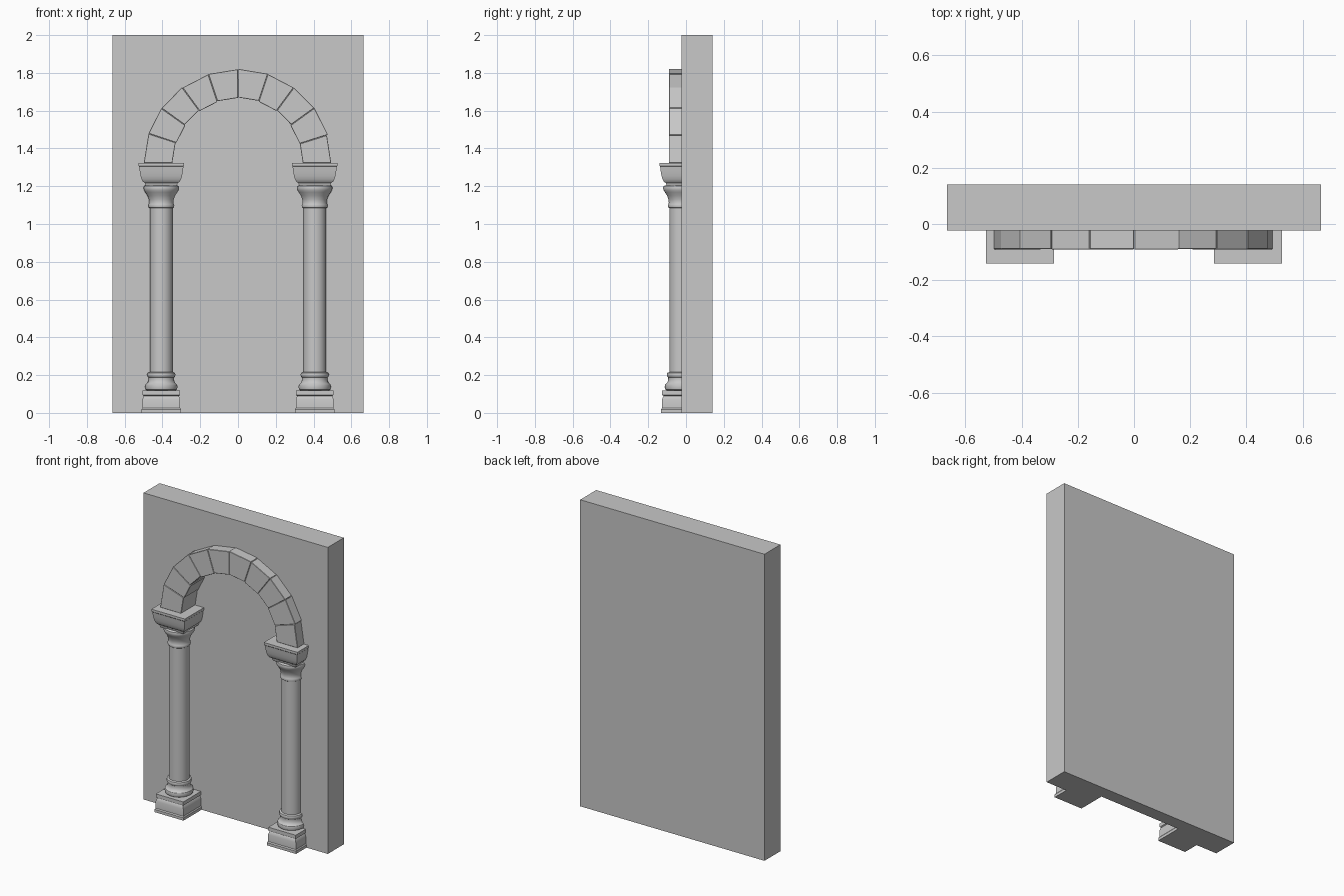
import bpy, bmesh, math, random

random.seed(4)
if "Cube" in bpy.data.objects:
    bpy.data.objects.remove(bpy.data.objects["Cube"], do_unlink=True)

GREY = (0.58, 0.58, 0.58, 1)
stone = bpy.data.materials.new("grey stone")
stone.use_nodes = True
stone.diffuse_color = GREY
stone.node_tree.nodes["Principled BSDF"].inputs["Base Color"].default_value = GREY

FRONT, RECESS, BACK = -0.024, 0.055, 0.141   # depths of the wall planes
SPRING = 1.322                               # height where the arch begins


def finish(bm, name, smooth=None):
    bmesh.ops.recalc_face_normals(bm, faces=bm.faces)
    mesh = bpy.data.meshes.new(name)
    bm.to_mesh(mesh)
    bm.free()
    mesh.materials.append(stone)
    obj = bpy.data.objects.new(name, mesh)
    bpy.context.collection.objects.link(obj)
    if smooth:
        bpy.ops.object.select_all(action='DESELECT')
        obj.select_set(True)
        bpy.context.view_layer.objects.active = obj
        bpy.ops.object.shade_smooth_by_angle(angle=math.radians(smooth))
    return obj


def turned(name, profile, sides, x, y, smooth=35):
    """Stack rings of (half width, height); four sides give a square section."""
    bm = bmesh.new()
    start = math.pi / 4 if sides == 4 else 0
    grow = math.sqrt(2) if sides == 4 else 1
    rings = []
    for r, z in profile:
        angles = [start + math.tau * i / sides for i in range(sides)]
        rings.append([bm.verts.new((x + r * grow * math.cos(a),
                                    y + r * grow * math.sin(a), z)) for a in angles])
    for low, high in zip(rings, rings[1:]):
        for i in range(sides):
            j = (i + 1) % sides
            bm.faces.new((low[i], low[j], high[j], high[i]))
    bm.faces.new(rings[0])
    bm.faces.new(rings[-1])
    return finish(bm, name, smooth)


# Wall slab with a shallow arched niche behind the columns
bm = bmesh.new()
NICHE, STEPS = 0.4, 20
outline = [(NICHE, 0)]
outline += [(NICHE * math.cos(math.pi * i / STEPS),
             SPRING + NICHE * math.sin(math.pi * i / STEPS)) for i in range(STEPS + 1)]
outline.append((-NICHE, 0))
rim = [bm.verts.new((x, FRONT, z)) for x, z in outline]
bed = [bm.verts.new((x, RECESS, z)) for x, z in outline]
corners = [(-0.665, 0), (-0.665, 2), (0.665, 2), (0.665, 0)]
fore = [bm.verts.new((x, FRONT, z)) for x, z in corners]
rear = [bm.verts.new((x, BACK, z)) for x, z in corners]
bm.faces.new(rim + fore)
bm.faces.new(bed)
bm.faces.new(rear)
for i in range(len(rim) - 1):
    bm.faces.new((rim[i], rim[i + 1], bed[i + 1], bed[i]))
for i in range(3):
    bm.faces.new((fore[i], fore[i + 1], rear[i + 1], rear[i]))
bm.faces.new((fore[3], rim[0], bed[0], bed[-1], rim[-1], fore[0], rear[0], rear[3]))
finish(bm, "wall")

# Profiles from bottom to top
plinth = [(0.105, 0), (0.105, 0.018), (0.1, 0.025), (0.1, 0.07), (0.096, 0.083),
          (0.092, 0.09), (0.099, 0.094), (0.099, 0.118)]
shaft = [(0.074, 0.118), (0.082, 0.123), (0.086, 0.137), (0.083, 0.15),
         (0.074, 0.158), (0.069, 0.168), (0.067, 0.18), (0.068, 0.188),
         (0.073, 0.193), (0.075, 0.203), (0.072, 0.212), (0.061, 0.216),
         (0.061, 1.084), (0.067, 1.088), (0.069, 1.096), (0.067, 1.104),
         (0.064, 1.112), (0.066, 1.13), (0.073, 1.15), (0.085, 1.168),
         (0.092, 1.18), (0.094, 1.19), (0.092, 1.2), (0.084, 1.205)]
capital = [(0.082, 1.2), (0.087, 1.217), (0.097, 1.224), (0.105, 1.238), (0.11, 1.256),
           (0.114, 1.28), (0.117, 1.304), (0.121, 1.308), (0.121, 1.323)]

for side, x in (("left", 0.406), ("right", -0.406)):
    turned(side + "_plinth", plinth, 4, x, -0.027)
    turned(side + "_column", shaft, 32, x, -0.027)
    turned(side + "_capital", capital, 4, x, -0.02)

# Arch of ten slightly uneven wedge stones, reaching back into the niche
COUNT = 10
joints = [math.pi * n / COUNT + random.uniform(-0.01, 0.01) for n in range(COUNT + 1)]
joints[0], joints[-1] = 0, math.pi
for n in range(COUNT):
    bm = bmesh.new()
    inner = 0.345 + random.uniform(-0.004, 0.004)
    outer = 0.496 + random.uniform(-0.004, 0.004)
    face = -0.09 + random.uniform(-0.001, 0.001)
    a, b = joints[n] + 0.001, joints[n + 1] - 0.001
    section = [(inner, a), (outer, a), (outer, b), (inner, b)]
    loops = [[bm.verts.new((r * math.cos(t), y, SPRING + r * math.sin(t)))
              for r, t in section] for y in (face, RECESS + 0.01)]
    bm.faces.new(loops[0])
    bm.faces.new(loops[1])
    for i in range(4):
        j = (i + 1) % 4
        bm.faces.new((loops[0][i], loops[0][j], loops[1][j], loops[1][i]))
    block = finish(bm, "arch_stone_%d" % (n + 1))
    bevel = block.modifiers.new("worn edges", 'BEVEL')
    bevel.width = 0.002
    bevel.segments = 1
